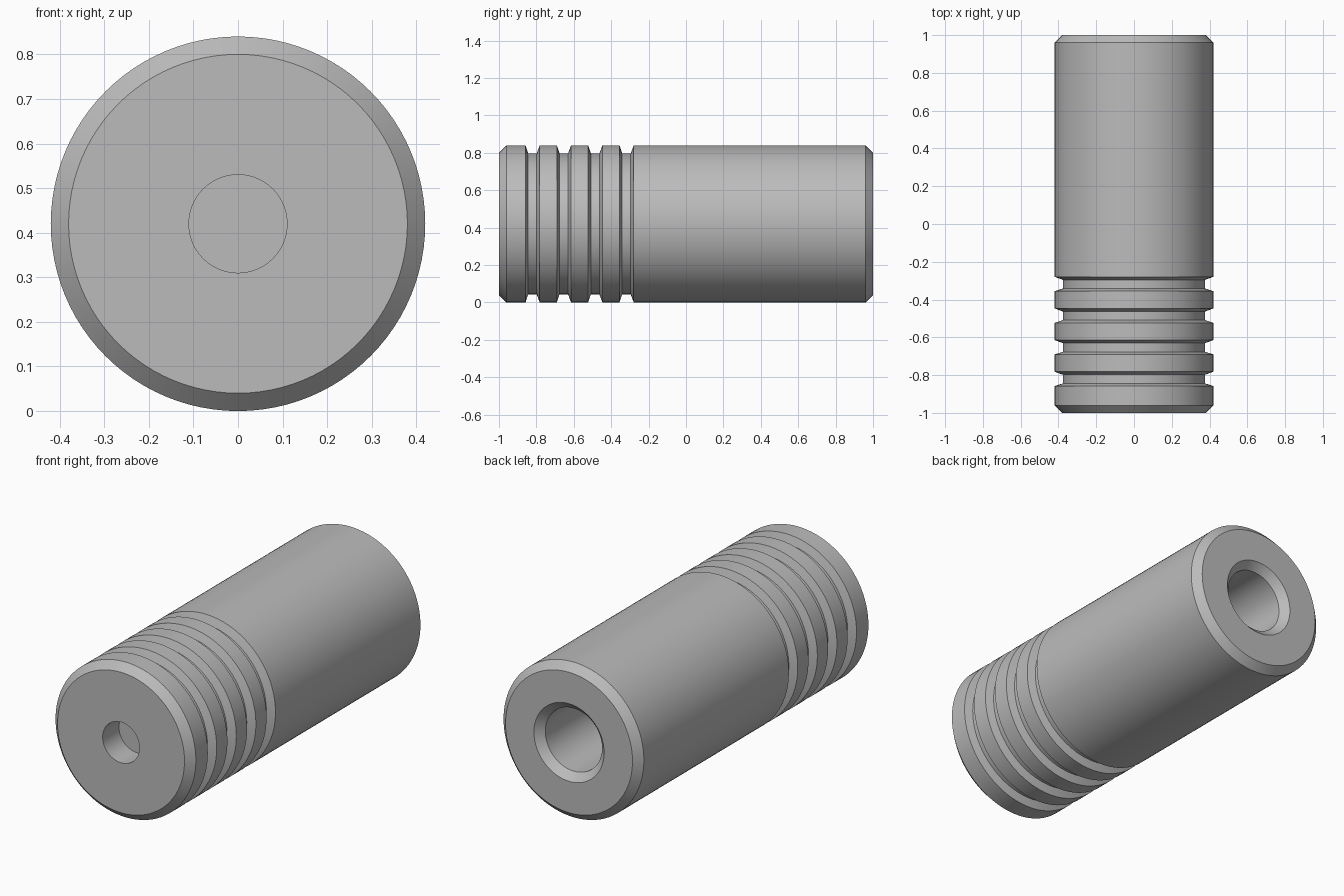
import bpy, bmesh, math
from mathutils import Vector

cube = bpy.data.objects.get("Cube")
if cube:
    bpy.data.objects.remove(cube, do_unlink=True)

RADIUS, CHAMFER, GROOVE_R = 0.42, 0.04, 0.377
SEGMENTS = 96

grey = bpy.data.materials.new("plain_grey")
grey.use_nodes = True
colour = (0.5, 0.5, 0.5, 1)
grey.diffuse_color = colour
grey.node_tree.nodes["Principled BSDF"].inputs["Base Color"].default_value = colour

# Front end: blind hole, flat face and chamfer, as (radius, y)
profile = [(0, -0.86), (0.11, -0.86), (0.11, -1),
           (RADIUS - CHAMFER, -1), (RADIUS, -1 + CHAMFER)]

# Four grip grooves with sloped walls
for i in range(4):
    y = -0.858 + i * 0.1675
    profile += [(RADIUS, y), (GROOVE_R, y + 0.014),
                (GROOVE_R, y + 0.06), (RADIUS, y + 0.076)]

# Back end: chamfer, flat face and deep countersunk bore
profile += [(RADIUS, 1 - CHAMFER), (RADIUS - CHAMFER, 1),
            (0.21, 1), (0.17, 0.96), (0.17, 0), (0, 0)]


def lathe(name, points, centre_z):
    """Spin a profile about the y axis."""
    bm = bmesh.new()
    verts = [bm.verts.new((r, y, 0)) for r, y in points]
    edges = [bm.edges.new(pair) for pair in zip(verts, verts[1:])]
    bmesh.ops.spin(bm, geom=verts + edges, cent=(0, 0, 0), axis=(0, 1, 0),
                   angle=math.tau, steps=SEGMENTS)
    bmesh.ops.remove_doubles(bm, verts=bm.verts, dist=0.0001)
    bmesh.ops.recalc_face_normals(bm, faces=bm.faces)
    bmesh.ops.translate(bm, verts=bm.verts, vec=Vector((0, 0, centre_z)))
    mesh = bpy.data.meshes.new(name)
    bm.to_mesh(mesh)
    bm.free()
    obj = bpy.data.objects.new(name, mesh)
    bpy.context.collection.objects.link(obj)
    return obj


body = lathe("grooved_cylinder", profile, RADIUS)
body.data.materials.append(grey)
bpy.ops.object.select_all(action="DESELECT")
body.select_set(True)
bpy.context.view_layer.objects.active = body
bpy.ops.object.shade_smooth_by_angle(angle=math.radians(25))
